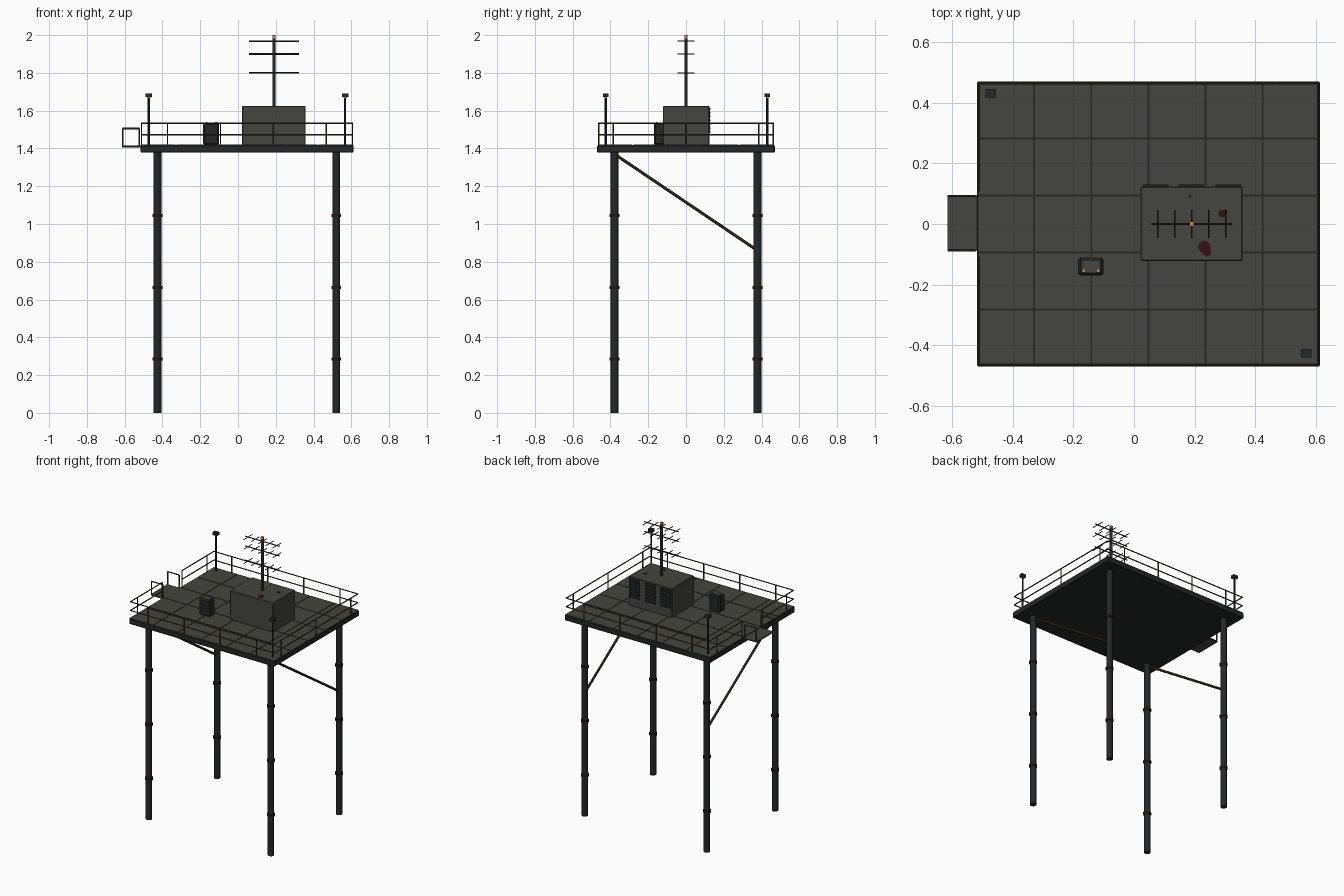
import bpy, bmesh, math
from mathutils import Vector, Matrix

cube = bpy.data.objects.get("Cube")
if cube:
    bpy.data.objects.remove(cube, do_unlink=True)


def material(name, rgb):
    m = bpy.data.materials.new(name)
    m.use_nodes = True
    m.diffuse_color = (*rgb, 1)
    m.node_tree.nodes["Principled BSDF"].inputs["Base Color"].default_value = (*rgb, 1)
    return m


GREY = material("weathered grey", (0.06, 0.06, 0.05))
DARK = material("dark steel", (0.018, 0.02, 0.021))
BROWN = material("olive brown steel", (0.06, 0.045, 0.018))
RUST = material("dark red rust", (0.035, 0.006, 0.006))
AMBER = material("amber lamp", (0.65, 0.24, 0.05))


class Part:
    """Gathers simple solids into one named object."""

    def __init__(self, name, mat, bevel=0):
        self.name, self.mat, self.bevel = name, mat, bevel
        self.bm = bmesh.new()

    def box(self, x0, x1, y0, y1, z0, z1):
        mid = Vector((x0 + x1, y0 + y1, z0 + z1)) / 2
        size = Matrix.Diagonal((x1 - x0, y1 - y0, z1 - z0, 1))
        bmesh.ops.create_cube(self.bm, size=1, matrix=Matrix.Translation(mid) @ size)

    def block(self, x, y, z, sx, sy, sz):
        self.box(x - sx / 2, x + sx / 2, y - sy / 2, y + sy / 2, z - sz / 2, z + sz / 2)

    def rod(self, a, b, r, sides=8):
        a, b = Vector(a), Vector(b)
        turn = (b - a).to_track_quat('Z', 'Y').to_matrix().to_4x4()
        bmesh.ops.create_cone(self.bm, cap_ends=True, segments=sides, radius1=r, radius2=r,
                              depth=(b - a).length,
                              matrix=Matrix.Translation((a + b) / 2) @ turn)

    def done(self, smooth=False):
        me = bpy.data.meshes.new(self.name)
        self.bm.to_mesh(me)
        self.bm.free()
        me.materials.append(self.mat)
        ob = bpy.data.objects.new(self.name, me)
        bpy.context.collection.objects.link(ob)
        if self.bevel:
            mod = ob.modifiers.new("edge_bevel", 'BEVEL')
            mod.width, mod.segments = self.bevel, 1
        if smooth:
            bpy.ops.object.select_all(action='DESELECT')
            ob.select_set(True)
            bpy.context.view_layer.objects.active = ob
            bpy.ops.object.shade_smooth_by_angle(angle=math.radians(40))
        return ob


# Deck slab with a grid of floor plates
X0, X1, Y0, Y1, TOP = -0.517, 0.612, -0.47, 0.47, 1.42
slab = Part("deck_slab", DARK, 0.004)
slab.box(X0, X1, Y0, Y1, 1.378, TOP - 0.003)
slab.done()
plates = Part("deck_plates", GREY)
COLS, ROWS, GAP = 6, 5, 0.003
w, d = (X1 - X0) / COLS, (Y1 - Y0) / ROWS
for i in range(COLS):
    for j in range(ROWS):
        x, y = X0 + i * w, Y0 + j * d
        plates.box(x + GAP, x + w - GAP, y + GAP, y + d - GAP, TOP - 0.005, TOP)
plates.done()

# Legs, collars and diagonal braces
legs, collars, braces = Part("legs", DARK), Part("leg_collars", RUST), Part("diagonal_braces", BROWN)
LEG_Y = 0.378
for x in (-0.427, 0.52):
    for y in (-LEG_Y, LEG_Y):
        legs.rod((x, y, 0), (x, y, 1.385), 0.021, 12)
        for z in (0.285, 0.665, 1.045):
            collars.rod((x, y, z - 0.008), (x, y, z + 0.008), 0.026, 12)
    braces.rod((x, -LEG_Y, 1.37), (x, LEG_Y, 0.86), 0.008)
for p in (legs, collars, braces):
    p.done(True)

# Perimeter railing, open at the landing
rails = Part("railing", BROWN)
RX0, RX1, RY, GATE = X0 + 0.006, X1 - 0.006, 0.463, 0.11
for z in (1.472, 1.533):
    for y in (-RY, RY):
        rails.rod((RX0, y, z), (RX1, y, z), 0.004, 6)
        rails.rod((RX0, y, z), (RX0, math.copysign(GATE, y), z), 0.004, 6)
    rails.rod((RX1, -RY, z), (RX1, RY, z), 0.004, 6)
posts = [(0.047 + k * 0.14, s * RY) for k in (-3, -1, 1, 3) for s in (-1, 1)]
posts += [(RX1, y) for y in (-0.385, 0, 0.385)]
posts += [(RX0, s * y) for y in (GATE, 0.385) for s in (-1, 1)]
for x, y in posts:
    rails.rod((x, y, TOP - 0.003), (x, y, 1.533), 0.004, 6)
rails.done()

# Side landing with a hoop on each edge
landing = Part("landing_plate", GREY)
landing.box(-0.615, X0, -0.088, 0.094, 1.406, 1.416)
landing.done()
hoops = Part("landing_hoops", BROWN)
for y in (-0.086, 0.092):
    loop = [(-0.611, 1.412), (-0.611, 1.506), (-0.522, 1.506), (-0.522, 1.412)]
    for a, b in zip(loop, loop[1:] + loop[:1]):
        hoops.rod((a[0], y, a[1]), (b[0], y, b[1]), 0.0045, 6)
hoops.done()

# Cabin with three louvred vents on the back wall
CX0, CX1, CY0, CY1, ROOF = 0.022, 0.358, -0.122, 0.124, 1.625
cabin = Part("cabin", GREY, 0.004)
cabin.box(CX0, CX1, CY0, CY1, TOP - 0.002, ROOF)
cabin.done()
vents = Part("cabin_vents", DARK)
for x in (0.072, 0.188, 0.311):
    vents.box(x - 0.042, x + 0.042, CY1 - 0.002, CY1 + 0.002, 1.482, 1.615)
    for k in range(7):
        z = 1.486 + k * 0.0208
        vents.box(x - 0.042, x + 0.042, CY1, CY1 + 0.006, z - 0.004, z + 0.004)
vents.done()

# Rust patches on the cabin roof
rust = Part("roof_rust", RUST)
for x, y, r in ((0.232, -0.076, 0.021), (0.24, -0.092, 0.015), (0.29, 0.034, 0.013),
                (0.302, 0.042, 0.007), (0.184, 0.09, 0.005)):
    rust.rod((x, y, ROOF - 0.002), (x, y, ROOF + 0.001), r, 9)
rust.done()

# Antenna mast with three element arrays and a beacon
MX = 0.19
mast = Part("antenna_mast", DARK)
mast.rod((MX, 0, ROOF - 0.002), (MX, 0, 1.985), 0.009, 10)
mast.done(True)
array = Part("antenna_elements", DARK)
for z in (1.80, 1.90, 1.968):
    array.rod((MX - 0.132, 0, z), (MX + 0.132, 0, z), 0.004, 6)
    for k in range(-2, 3):
        x = MX + k * 0.056
        array.rod((x, -0.046, z), (x, 0.046, z), 0.0028, 6)
array.done()
beacon = Part("mast_beacon", AMBER)
beacon.block(MX, 0, 1.99, 0.016, 0.016, 0.02)
beacon.done()

# Equipment cabinet with a lid plate and two indicator lamps
body = Part("cabinet", DARK, 0.008)
body.box(-0.184, -0.1, -0.17, -0.11, TOP - 0.002, 1.535)
body.done()
lid = Part("cabinet_lid", GREY)
lid.box(-0.17, -0.113, -0.16, -0.121, 1.53, 1.538)
lid.done()
lamps = Part("cabinet_lamps", AMBER)
for x in (-0.166, -0.117):
    lamps.block(x, -0.155, 1.538, 0.009, 0.009, 0.006)
lamps.done()

# Floodlight poles on two opposite corners
poles, heads, glow = Part("light_poles", DARK), Part("light_heads", DARK), Part("light_lenses", AMBER)
for x, y in ((-0.472, 0.43), (0.567, -0.425)):
    poles.rod((x, y, TOP - 0.003), (x, y, 1.675), 0.006)
    heads.block(x, y, 1.682, 0.034, 0.028, 0.02)
    glow.block(x, y, 1.67, 0.018, 0.014, 0.006)
for p in (poles, heads, glow):
    p.done()
